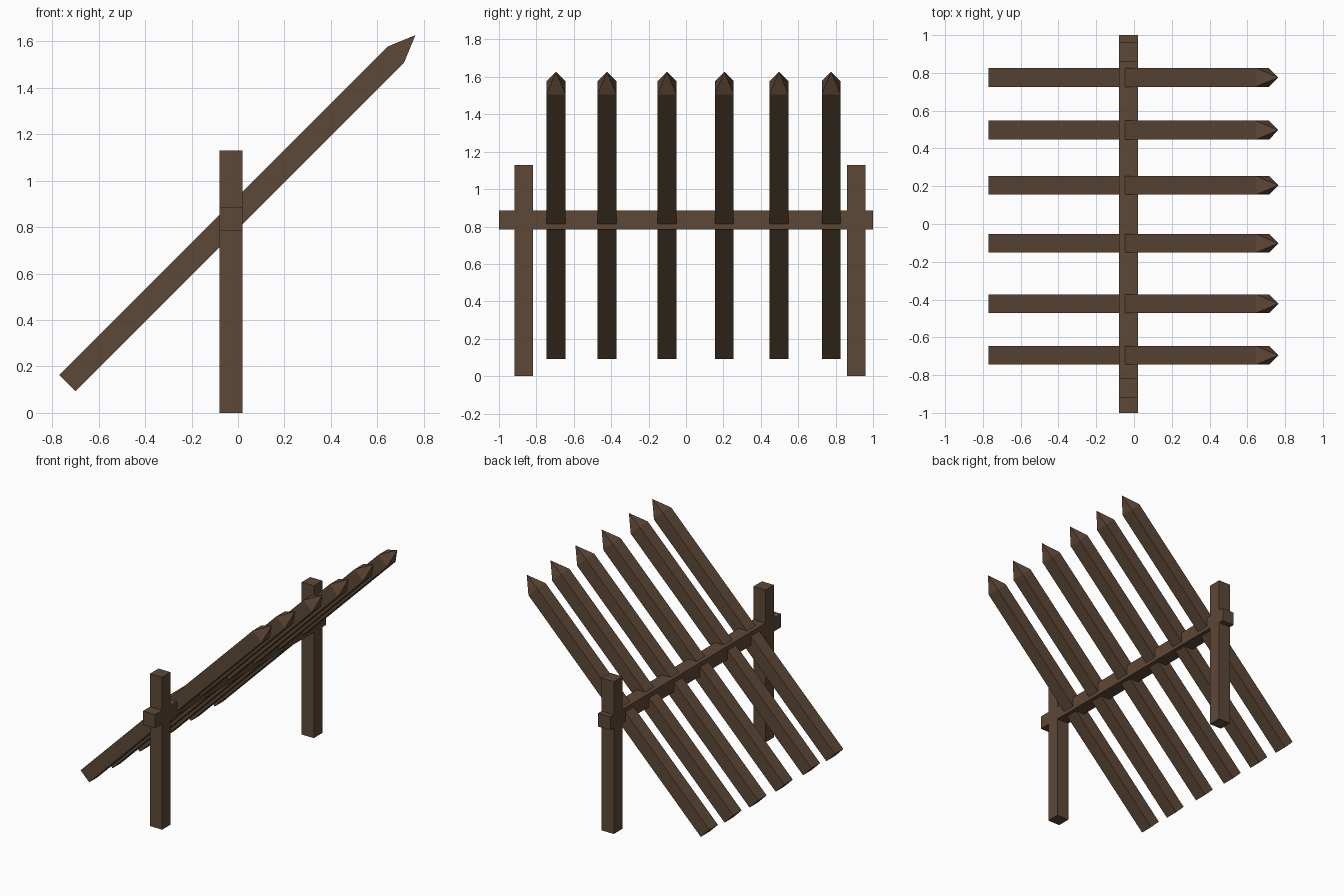
import bpy, bmesh
from math import radians
from mathutils import Matrix

if "Cube" in bpy.data.objects:
    bpy.data.objects.remove(bpy.data.objects["Cube"])

wood = bpy.data.materials.new("brown_wood")
wood.diffuse_color = (0.11, 0.065, 0.038, 1)
wood.use_nodes = True
wood.node_tree.nodes["Principled BSDF"].inputs["Base Color"].default_value = wood.diffuse_color

T = 0.10        # timber thickness
CX = -0.03      # x of the frame centre line
RAIL_Z = 0.835  # height of the rail centre


def finish(name, bm):
    bmesh.ops.recalc_face_normals(bm, faces=bm.faces)
    mesh = bpy.data.meshes.new(name)
    bm.to_mesh(mesh)
    bm.free()
    mesh.materials.append(wood)
    obj = bpy.data.objects.new(name, mesh)
    bpy.context.collection.objects.link(obj)
    return obj


def timber(name, centre, size):
    bm = bmesh.new()
    bmesh.ops.create_cube(bm, size=1)
    bmesh.ops.scale(bm, vec=size, verts=bm.verts)
    bmesh.ops.translate(bm, vec=centre, verts=bm.verts)
    return finish(name, bm)


def stake(name, y, length=2.0, tip=0.12):
    # square pole whose top face is drawn out to a pyramid point
    bm = bmesh.new()
    bmesh.ops.create_cube(bm, size=1)
    bmesh.ops.scale(bm, vec=(T, T, length), verts=bm.verts)
    bmesh.ops.translate(bm, vec=(0, 0, length / 2), verts=bm.verts)
    top = max(bm.faces, key=lambda f: f.calc_center_median().z)
    point = bmesh.ops.poke(bm, faces=[top])["verts"][0]
    point.co.z = length + tip
    # lean it 45 degrees through the rail
    place = Matrix.Translation((-0.735, y, 0.128)) @ Matrix.Rotation(radians(45), 4, 'Y')
    bmesh.ops.transform(bm, matrix=place, verts=bm.verts)
    return finish(name, bm)


# Two upright posts
for name, y in (("front_post", -0.868), ("back_post", 0.91)):
    timber(name, (CX, y, 0.565), (T, T, 1.13))

# Horizontal rail
timber("cross_rail", (CX, 0, RAIL_Z), (T, 2.0, T))

# Slanted, sharpened stakes, unevenly spaced
for i, y in enumerate((-0.695, -0.422, -0.102, 0.205, 0.497, 0.776)):
    stake(f"sharpened_stake_{i + 1}", y)
